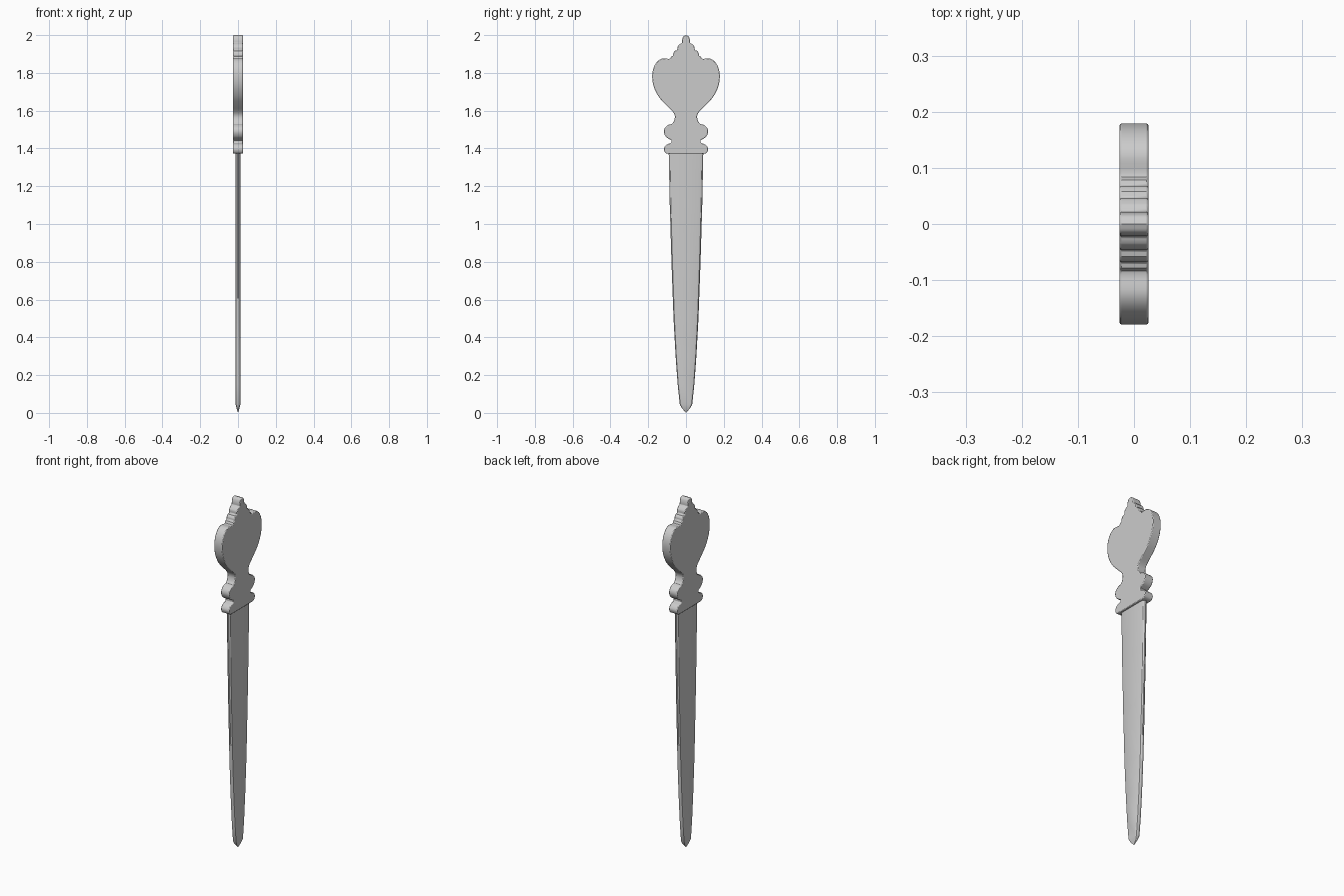
import bpy, bmesh
from mathutils import Vector

if "Cube" in bpy.data.objects:
    bpy.data.objects.remove(bpy.data.objects["Cube"])


def smooth_run(pts, n=4):
    """Catmull-Rom rounding of a short run of (y, z) points."""
    p = [Vector(q) for q in pts]
    p = [2 * p[0] - p[1]] + p + [2 * p[-1] - p[-2]]
    out = []
    for i in range(1, len(p) - 2):
        a, b, c, d = p[i - 1:i + 3]
        for k in range(n):
            t = k / n
            out.append(0.5 * (2 * b + (c - a) * t + (2 * a - 5 * b + 4 * c - d) * t * t
                              + (3 * b - a - 3 * c + d) * t ** 3))
    return out + [p[-2]]


def finish(bm, name):
    bmesh.ops.recalc_face_normals(bm, faces=bm.faces)
    me = bpy.data.meshes.new(name)
    bm.to_mesh(me)
    bm.free()
    ob = bpy.data.objects.new(name, me)
    bpy.context.collection.objects.link(ob)
    bpy.ops.object.select_all(action='DESELECT')
    ob.select_set(True)
    bpy.context.view_layer.objects.active = ob
    return ob


# Handle: half outline from the finial down, each run a separate lobe
runs = [
    [(0, 2.0), (.014, 1.993), (.021, 1.975), (.022, 1.957)],            # finial
    [(.034, 1.953), (.045, 1.938), (.046, 1.92)],                      # crown steps
    [(.058, 1.917), (.067, 1.905), (.068, 1.89)],
    [(.078, 1.887), (.084, 1.876)],
    [(.09, 1.874), (.125, 1.876), (.152, 1.86), (.172, 1.826), (.179, 1.78),
     (.170, 1.725), (.143, 1.672), (.105, 1.63), (.07, 1.595), (.059, 1.57),
     (.064, 1.545), (.075, 1.53)],                                     # heart and neck
    [(.095, 1.525), (.113, 1.508), (.117, 1.485), (.104, 1.46), (.077, 1.443)],
    [(.077, 1.43), (.103, 1.42), (.117, 1.40), (.112, 1.38), (.1, 1.372)],
]
half = [v for r in runs for v in smooth_run(r)]
outline = half + [Vector((-v.x, v.y)) for v in reversed(half[1:])]

bm = bmesh.new()
face = bm.faces.new([bm.verts.new((-.026, v.x, v.y)) for v in outline])
ext = bmesh.ops.extrude_face_region(bm, geom=[face], use_keep_orig=True)
bmesh.ops.translate(bm, vec=(.052, 0, 0),
                    verts=[g for g in ext['geom'] if isinstance(g, bmesh.types.BMVert)])
handle = finish(bm, "handle")
bev = handle.modifiers.new("rounded_rim", 'BEVEL')
bev.width, bev.segments = .004, 2
bev.limit_method, bev.angle_limit = 'ANGLE', 1.2
bpy.ops.object.shade_smooth_by_angle(angle=.6)

# Blade: loft of flat sections with bevelled edges, closing to the tip
# (z, half width, half thickness)
sections = [(1.40, .092, .014), (1.1, .086, .014), (.8, .077, .014),
            (.5, .066, .014), (.3, .055, .0135), (.15, .044, .0135),
            (.045, .033, .013), (.025, .022, .008), (.005, .004, .001)]
bm = bmesh.new()
rings = []
for z, w, t in sections:
    q = [(t, w * .78), (t * .75, w * .93), (t * .25, w)]
    side = q + [(-x, y) for x, y in reversed(q)]
    ring = side + [(x, -y) for x, y in reversed(side)]
    rings.append([bm.verts.new((x, y, z)) for x, y in ring])
for a, b in zip(rings, rings[1:]):
    for i in range(len(a)):
        j = (i + 1) % len(a)
        bm.faces.new((a[i], a[j], b[j], b[i]))
bm.faces.new(rings[0])
tip = bm.verts.new((0, 0, 0))
for i in range(len(rings[-1])):
    bm.faces.new((rings[-1][i], rings[-1][(i + 1) % len(rings[-1])], tip))
finish(bm, "blade")
bpy.ops.object.shade_smooth_by_angle(angle=.5)
